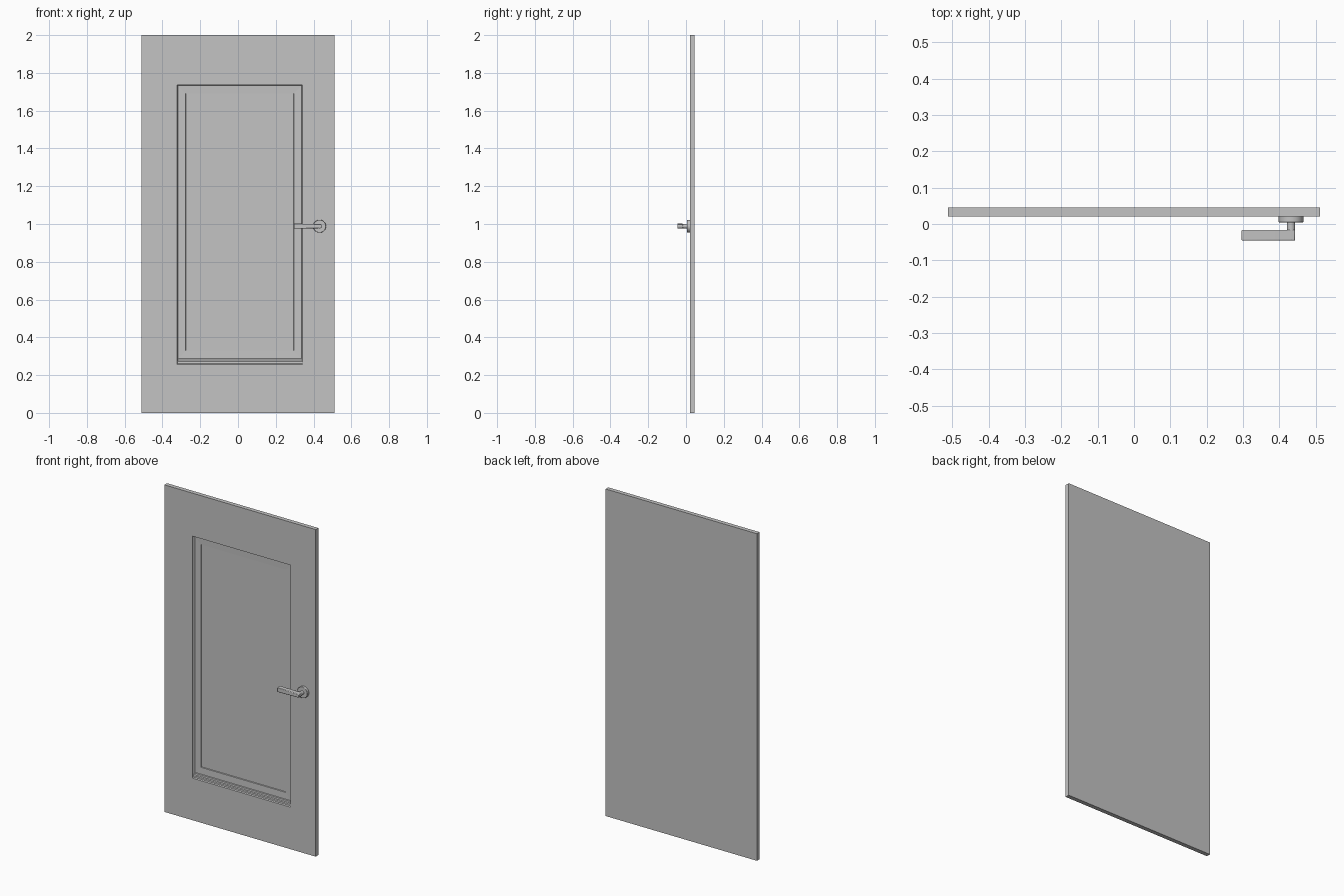
import bpy, bmesh, math
from mathutils import Matrix, Vector

if "Cube" in bpy.data.objects:
    bpy.data.objects.remove(bpy.data.objects["Cube"])

grey = bpy.data.materials.new("door_grey")
grey.diffuse_color = (0.55, 0.55, 0.55, 1)
grey.use_nodes = True
grey.node_tree.nodes["Principled BSDF"].inputs["Base Color"].default_value = grey.diffuse_color


def add_object(name, bm):
    bmesh.ops.recalc_face_normals(bm, faces=bm.faces[:])
    mesh = bpy.data.meshes.new(name)
    bm.to_mesh(mesh)
    bm.free()
    mesh.materials.append(grey)
    obj = bpy.data.objects.new(name, mesh)
    bpy.context.collection.objects.link(obj)
    return obj


def smooth(obj):
    bpy.ops.object.select_all(action='DESELECT')
    obj.select_set(True)
    bpy.context.view_layer.objects.active = obj
    bpy.ops.object.shade_smooth_by_angle(angle=math.radians(35))


def rect(bm, x0, x1, z0, z1, y):
    return [bm.verts.new(p) for p in ((x0, y, z0), (x1, y, z0), (x1, y, z1), (x0, y, z1))]


# Door slab: nested rectangles joined from the back face to the sunken panel
FRONT, BACK = 0.02, 0.046
bm = bmesh.new()
loops = [rect(bm, -0.512, 0.512, 0, 2, BACK), rect(bm, -0.512, 0.512, 0, 2, FRONT)]
# (side inset, bottom inset, top inset, y): stepped sill below, steep walls elsewhere
steps = [(0, 0, 0, FRONT), (0.001, 0.005, 0.001, 0.025), (0.002, 0.014, 0.002, 0.026),
         (0.003, 0.018, 0.003, 0.031), (0.004, 0.028, 0.004, 0.032),
         (0.005, 0.031, 0.005, 0.036), (0.045, 0.072, 0.045, 0.037),
         (0.047, 0.074, 0.047, 0.041)]
for s, b, t, y in steps:
    loops.append(rect(bm, -0.322 + s, 0.342 - s, 0.257 + b, 1.737 - t, y))
for a, b in zip(loops, loops[1:]):
    for i in range(4):
        j = (i + 1) % 4
        bm.faces.new((a[i], a[j], b[j], b[i]))
bm.faces.new(loops[0])
bm.faces.new(loops[-1])
add_object("door_slab", bm)

# Handle rose and neck: round bars running along y
HX, HZ = 0.432, 0.988


def round_bar(name, radius, y0, y1, bevel):
    bm = bmesh.new()
    bmesh.ops.create_cone(bm, cap_ends=True, segments=40, radius1=radius, radius2=radius,
                          depth=y1 - y0,
                          matrix=Matrix.Translation((HX, (y0 + y1) / 2, HZ))
                          @ Matrix.Rotation(math.pi / 2, 4, 'X'))
    obj = add_object(name, bm)
    if bevel:
        mod = obj.modifiers.new("soft_rim", 'BEVEL')
        mod.width, mod.segments, mod.limit_method = bevel, 2, 'ANGLE'
    smooth(obj)


round_bar("handle_rose", 0.034, 0.004, FRONT + 0.002, 0.002)
round_bar("handle_neck", 0.0115, -0.044, 0.006, 0)

# Handle lever: side profile extruded in depth
bm = bmesh.new()
profile = [(0.296, 0.975), (0.330, 0.975), (0.443, 0.978), (0.443, 0.998), (0.430, 1.0), (0.296, 1.002)]
face = bm.faces.new([bm.verts.new((x, -0.046, z)) for x, z in profile])
ext = bmesh.ops.extrude_face_region(bm, geom=[face])
bmesh.ops.translate(bm, vec=Vector((0, 0.030, 0)),
                    verts=[g for g in ext["geom"] if isinstance(g, bmesh.types.BMVert)])
lever = add_object("handle_lever", bm)
mod = lever.modifiers.new("soft_edges", 'BEVEL')
mod.width, mod.segments, mod.limit_method = 0.003, 2, 'ANGLE'
smooth(lever)
